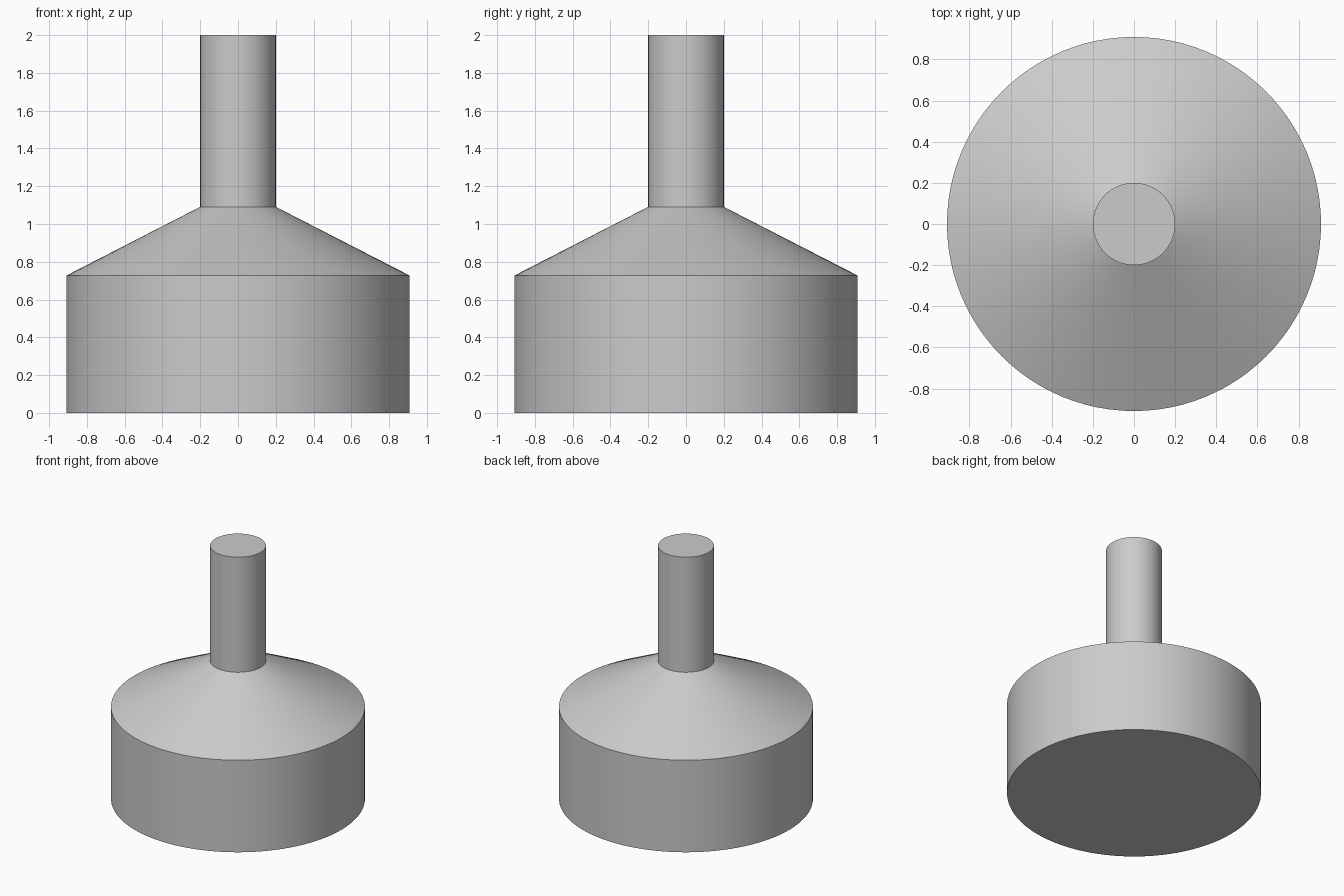
import bpy
import bmesh
import math

cube = bpy.data.objects.get("Cube")
if cube:
    bpy.data.objects.remove(cube, do_unlink=True)

SEGMENTS = 96

# Single grey material
grey = bpy.data.materials.new("plain_grey")
grey.use_nodes = True
colour = (0.6, 0.6, 0.6, 1.0)
grey.diffuse_color = colour
for node in grey.node_tree.nodes:
    if node.type == "BSDF_PRINCIPLED":
        node.inputs["Base Color"].default_value = colour


def turned_part(name, profile):
    """Build a closed solid from (radius, height) rings, capped at both ends."""
    bm = bmesh.new()
    rings = []
    for radius, z in profile:
        ring = []
        for i in range(SEGMENTS):
            a = math.tau * i / SEGMENTS
            ring.append(bm.verts.new((radius * math.cos(a), radius * math.sin(a), z)))
        rings.append(ring)
    for low, high in zip(rings, rings[1:]):
        for i in range(SEGMENTS):
            j = (i + 1) % SEGMENTS
            bm.faces.new((low[i], low[j], high[j], high[i]))
    bm.faces.new(rings[0][::-1])
    bm.faces.new(rings[-1])
    mesh = bpy.data.meshes.new(name)
    bm.to_mesh(mesh)
    bm.free()
    mesh.materials.append(grey)
    obj = bpy.data.objects.new(name, mesh)
    bpy.context.collection.objects.link(obj)
    bpy.ops.object.select_all(action="DESELECT")
    obj.select_set(True)
    bpy.context.view_layer.objects.active = obj
    bpy.ops.object.shade_smooth_by_angle(angle=math.radians(20))
    return obj


# Drum base, sloped shoulder and upright stem in one turned solid
turned_part("stemmed_drum", [(0.909, 0), (0.909, 0.727), (0.2, 1.091), (0.2, 2)])
